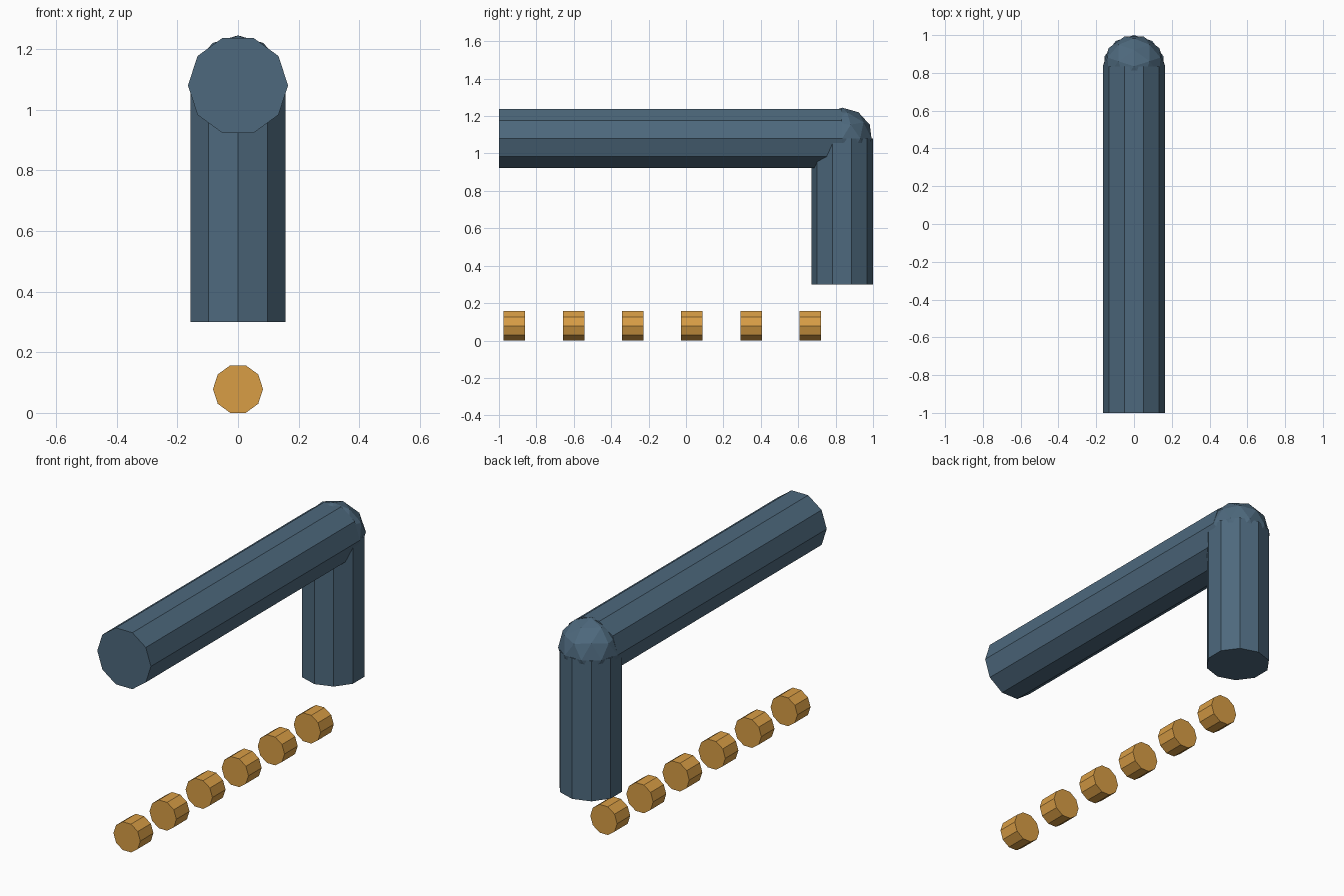
import bpy
import math

cube = bpy.data.objects.get("Cube")
if cube:
    bpy.data.objects.remove(cube, do_unlink=True)


def make_material(name, color):
    mat = bpy.data.materials.new(name)
    mat.use_nodes = True
    mat.diffuse_color = color
    mat.node_tree.nodes["Principled BSDF"].inputs["Base Color"].default_value = color
    return mat


slate = make_material("slate blue", (0.075, 0.140, 0.205, 1))
amber = make_material("amber", (0.69, 0.34, 0.06, 1))

RADIUS = 0.165
JOINT_Y = 0.835
JOINT_Z = 1.08
SIDES = 10


def finish(name, mat):
    obj = bpy.context.object
    obj.name = name
    obj.data.materials.append(mat)
    return obj


def rod(name, mat, radius, length, center, rotation):
    bpy.ops.mesh.primitive_cylinder_add(
        vertices=SIDES, radius=radius, depth=length, location=center, rotation=rotation)
    return finish(name, mat)


# Corners of the level rods point sideways
LEVEL = (math.pi / 2, math.pi / 2, 0)

# Long level arm
rod("arm", slate, RADIUS, 1 + JOINT_Y, (0, (JOINT_Y - 1) / 2, JOINT_Z), LEVEL)

# Upright post with a corner facing the back
POST_BOTTOM = 0.3
rod("post", slate, RADIUS, JOINT_Z - POST_BOTTOM,
    (0, JOINT_Y, (JOINT_Z + POST_BOTTOM) / 2), (0, 0, 0))

# Faceted ball at the elbow
bpy.ops.mesh.primitive_ico_sphere_add(
    subdivisions=2, radius=RADIUS, location=(0, JOINT_Y, JOINT_Z),
    rotation=(0, 0, math.pi / 2))
finish("elbow", slate)

# Row of short pegs under the arm
PEG_RADIUS = 0.0825
PEG_HEIGHT = PEG_RADIUS * math.cos(math.pi / SIDES)
for i in range(6):
    rod(f"peg_{i + 1}", amber, PEG_RADIUS, 0.115,
        (0, -0.918 + i * 0.3166, PEG_HEIGHT), LEVEL)
